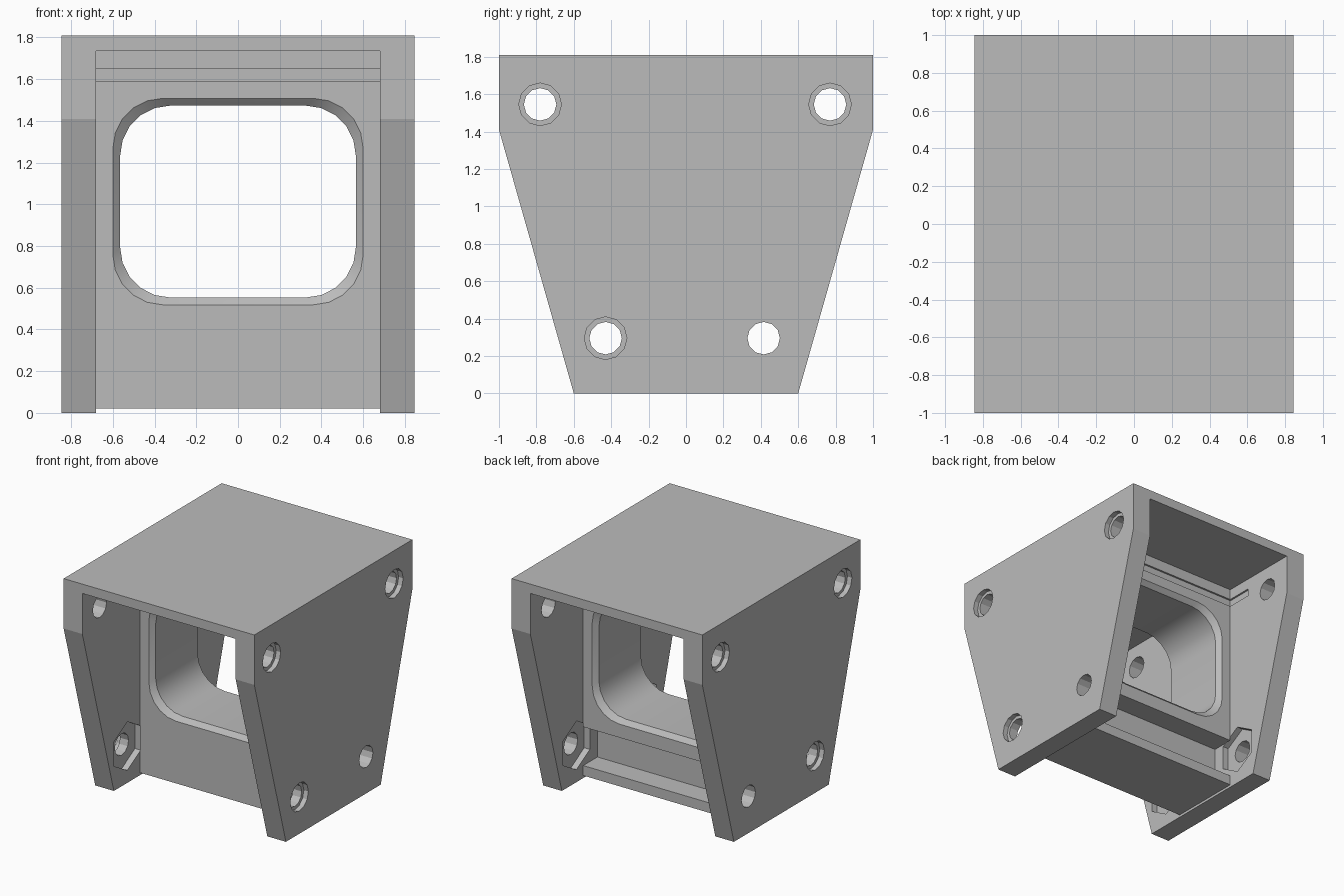
import bpy, bmesh, math
from mathutils import Vector

old = bpy.data.objects.get("Cube")
if old:
    bpy.data.objects.remove(old, do_unlink=True)

grey = bpy.data.materials.new("plain_grey")
grey.use_nodes = True
COLOUR = (0.5, 0.5, 0.5, 1)
grey.diffuse_color = COLOUR
grey.node_tree.nodes["Principled BSDF"].inputs["Base Color"].default_value = COLOUR

HALF_W, INNER, TOP, UNDER = 0.845, 0.68, 1.81, 1.735
FRONT, BACK, BOTTOM = -0.27, 0.33, 0.02


def loft(name, rings):
    """Solid through a list of matching point rings, capped at both ends."""
    bm = bmesh.new()
    loops = [[bm.verts.new(p) for p in ring] for ring in rings]
    for a, b in zip(loops, loops[1:]):
        for i in range(len(a)):
            j = (i + 1) % len(a)
            bm.faces.new((a[i], a[j], b[j], b[i]))
    bm.faces.new(loops[0])
    bm.faces.new(loops[-1])
    bmesh.ops.recalc_face_normals(bm, faces=bm.faces)
    mesh = bpy.data.meshes.new(name)
    bm.to_mesh(mesh)
    bm.free()
    mesh.materials.append(grey)
    ob = bpy.data.objects.new(name, mesh)
    bpy.context.collection.objects.link(ob)
    return ob


def box(name, x0, x1, y0, y1, z0, z1):
    return loft(name, [[(x0, y0, z), (x1, y0, z), (x1, y1, z), (x0, y1, z)] for z in (z0, z1)])


def rod(name, x0, x1, y, z, radius, sides):
    """Prism along x with one vertex at its top."""
    angles = [math.tau * i / sides for i in range(sides)]
    return loft(name, [[(x, y + radius * math.sin(a), z + radius * math.cos(a)) for a in angles]
                       for x in (x0, x1)])


def cut(ob, cutters):
    for cutter in cutters:
        cutter.hide_render = True
        mod = ob.modifiers.new("cut", "BOOLEAN")
        mod.operation, mod.solver, mod.object = "DIFFERENCE", "EXACT", cutter
    graph = bpy.context.evaluated_depsgraph_get()
    mesh = bpy.data.meshes.new_from_object(ob.evaluated_get(graph))
    ob.modifiers.clear()
    ob.data = mesh
    for cutter in cutters:
        bpy.data.objects.remove(cutter, do_unlink=True)


def rounded(y, grow):
    """Rounded rectangular opening outline at depth y."""
    half_w, half_h, mid, radius = 0.565 + grow, 0.46 + grow, 1.013, 0.24
    points = []
    for k, (sx, sz) in enumerate([(1, 1), (-1, 1), (-1, -1), (1, -1)]):
        for i in range(6):
            a = math.pi / 2 * (k + i / 5)
            points.append((sx * (half_w - radius) + radius * math.cos(a), y,
                           mid + sz * (half_h - radius) + radius * math.sin(a)))
    return points


# Top plate
box("top_plate", -INNER, INNER, -1, 1, UNDER, TOP)

# Tapered side plates with bolt holes, counterbores and nut pockets
outline = [(-0.6, 0), (0.6, 0), (1, 1.41), (1, TOP), (-1, TOP), (-1, 1.41)]
for name, s in (("left_side_plate", 1), ("right_side_plate", -1)):
    plate = loft(name, [[(s * x, y, z) for y, z in outline] for x in (INNER, HALF_W)])
    cutters = []
    for y, z in ((-0.78, 1.545), (0.77, 1.545), (-0.43, 0.295), (0.415, 0.295)):
        cutters.append(rod("hole", s * 0.6, s * 0.9, y, z, 0.087, 12))
        if not (y > 0 and z < 1):
            cutters.append(rod("counterbore", s * 0.805, s * 0.9, y, z, 0.114, 12))
        if z < 1:
            cutters.append(rod("nut_pocket", s * 0.6, s * 0.73, y, z, 0.195, 6))
    cutters.append(box("slot", *sorted((s * 0.6, s * 0.695)), BACK - 0.02, 0.54, 1.59, 1.65))
    cut(plate, cutters)

# Central block with chamfered opening, rear groove and shallow top grooves
block = box("central_block", -INNER, INNER, FRONT, BACK, BOTTOM, UNDER)
opening = loft("opening", [rounded(FRONT - 0.02, 0.055), rounded(FRONT + 0.035, 0),
                           rounded(BACK - 0.035, 0), rounded(BACK + 0.02, 0.055)])
cut(block, [opening,
            box("rear_groove", -0.8, 0.8, BACK - 0.18, BACK + 0.1, 0.1, 0.41),
            box("rear_top_groove", -0.8, 0.8, BACK - 0.015, BACK + 0.1, 1.59, 1.65),
            box("front_top_groove", -0.8, 0.8, FRONT - 0.1, FRONT + 0.015, 1.59, 1.65)])

# Smooth the opening while keeping edges sharp
bpy.ops.object.select_all(action="DESELECT")
block.select_set(True)
bpy.context.view_layer.objects.active = block
bpy.ops.object.shade_smooth_by_angle(angle=math.radians(30))
